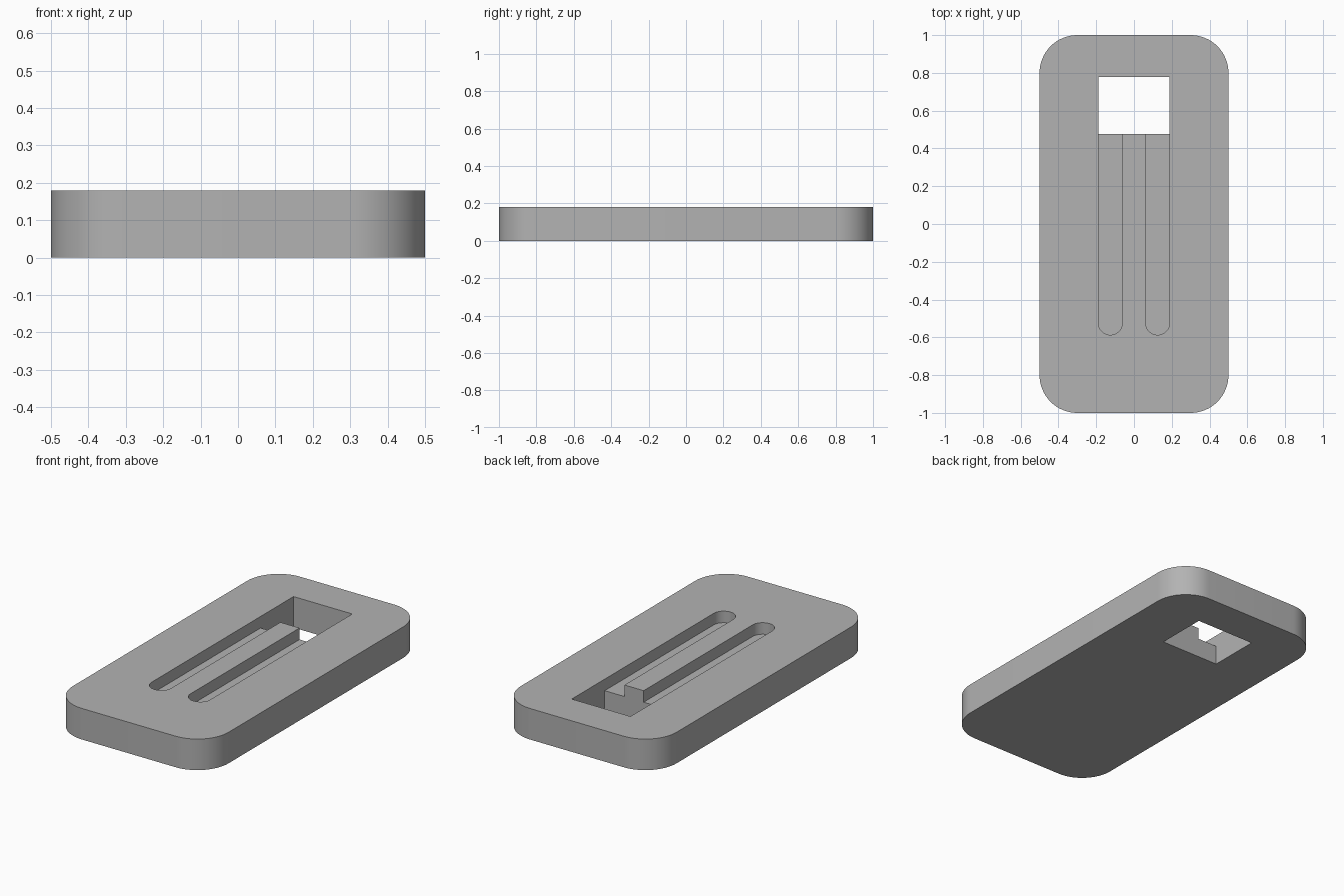
import bpy
import bmesh
from math import cos, sin, pi, radians

cube = bpy.data.objects.get("Cube")
if cube:
    bpy.data.objects.remove(cube, do_unlink=True)

HEIGHT = 0.18
SLOT_DEPTH = 0.067
SLOT_X = 0.125
SLOT_R = 0.0635
HOLE_X = SLOT_X + SLOT_R
HOLE_FRONT, HOLE_BACK = 0.476, 0.778

grey = bpy.data.materials.new("light grey")
grey.use_nodes = True
colour = (0.45, 0.45, 0.45, 1)
grey.diffuse_color = colour
grey.node_tree.nodes["Principled BSDF"].inputs["Base Color"].default_value = colour


def arc(cx, cy, r, start, end, steps):
    angles = [radians(start + (end - start) * i / steps) for i in range(steps + 1)]
    return [(cx + r * cos(a), cy + r * sin(a)) for a in angles]


def prism(name, outline, z0, z1):
    """Extrude a counter-clockwise outline from z0 to z1."""
    bm = bmesh.new()
    face = bm.faces.new([bm.verts.new((x, y, z0)) for x, y in outline])
    top = bmesh.ops.extrude_face_region(bm, geom=[face])["geom"]
    verts = [v for v in top if isinstance(v, bmesh.types.BMVert)]
    bmesh.ops.translate(bm, verts=verts, vec=(0, 0, z1 - z0))
    bmesh.ops.recalc_face_normals(bm, faces=bm.faces)
    mesh = bpy.data.meshes.new(name)
    bm.to_mesh(mesh)
    bm.free()
    mesh.materials.append(grey)
    obj = bpy.data.objects.new(name, mesh)
    bpy.context.collection.objects.link(obj)
    return obj


# Rounded plate
R = 0.2
outline = []
for i, (sx, sy) in enumerate([(1, 1), (-1, 1), (-1, -1), (1, -1)]):
    outline += arc(sx * (0.5 - R), sy * (1 - R), R, 90 * i, 90 * i + 90, 16)
plate = prism("buckle_plate", outline, 0, HEIGHT)

# Two shallow slots with round front ends, running into the hole
cutters = []
for side, x in (("right", -SLOT_X), ("left", SLOT_X)):
    back = HOLE_FRONT + 0.1
    slot = [(x + SLOT_R, back), (x - SLOT_R, back)]
    slot += arc(x, -0.587 + SLOT_R, SLOT_R, 180, 360, 24)
    cutters.append(prism(side + "_slot_cutter", slot, HEIGHT - SLOT_DEPTH, HEIGHT + 0.1))

# Rectangular hole right through the plate
hole = [(-HOLE_X, HOLE_FRONT), (HOLE_X, HOLE_FRONT), (HOLE_X, HOLE_BACK), (-HOLE_X, HOLE_BACK)]
cutters.append(prism("hole_cutter", hole, -0.1, HEIGHT + 0.1))

# Cut, then remove the cutters
bpy.context.view_layer.objects.active = plate
plate.select_set(True)
for cutter in cutters:
    cutter.hide_render = True
    mod = plate.modifiers.new("cut", "BOOLEAN")
    mod.operation = "DIFFERENCE"
    mod.solver = "EXACT"
    mod.object = cutter
    bpy.ops.object.modifier_apply(modifier=mod.name)
    bpy.data.objects.remove(cutter, do_unlink=True)

bpy.ops.object.select_all(action="DESELECT")
plate.select_set(True)
bpy.ops.object.shade_smooth_by_angle(angle=radians(30))
